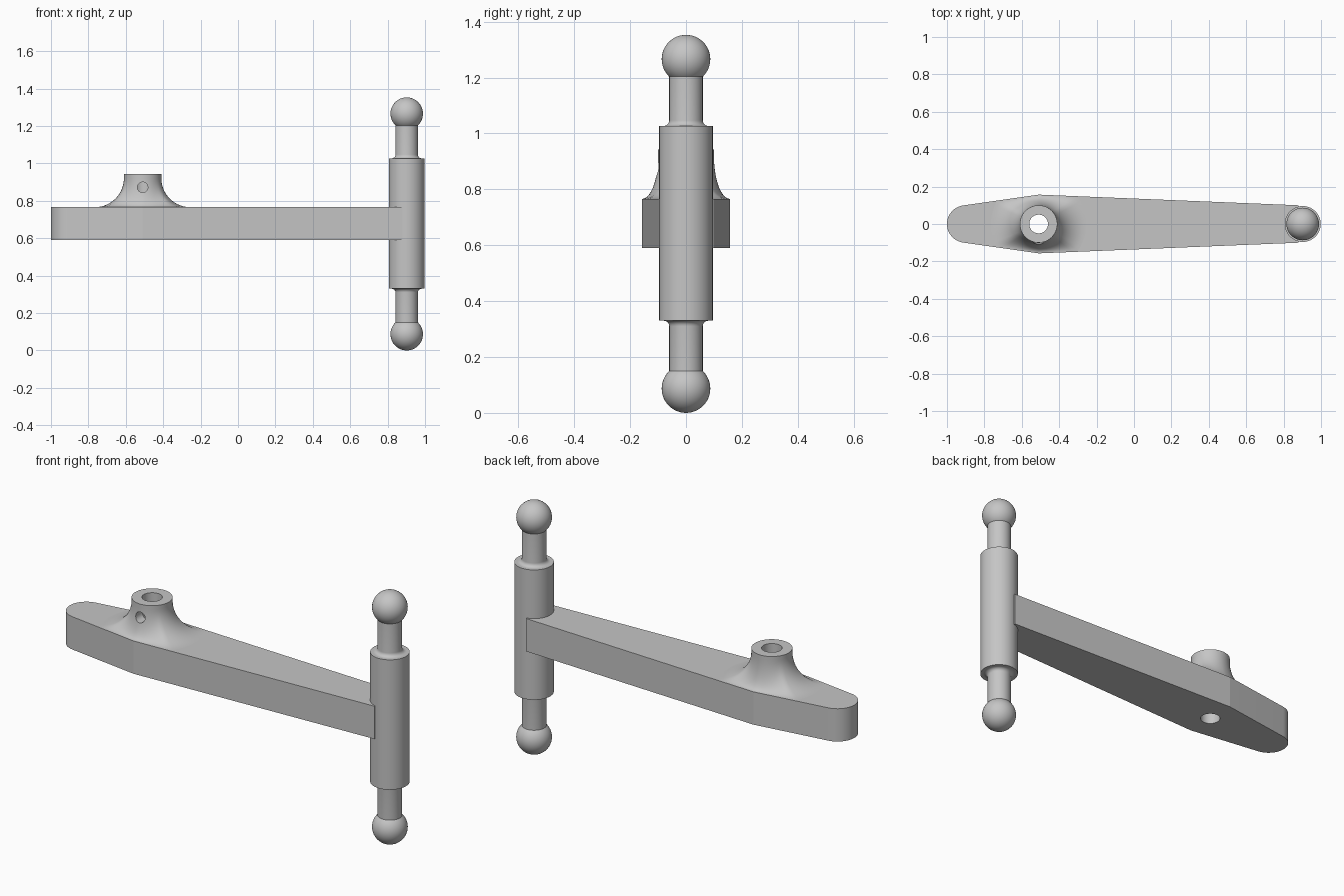
import bpy, bmesh, math
from mathutils import Vector

cube = bpy.data.objects.get("Cube")
if cube:
    bpy.data.objects.remove(cube, do_unlink=True)

grey = bpy.data.materials.new("light_grey")
grey.use_nodes = True
COLOUR = (0.56, 0.56, 0.56, 1)
grey.diffuse_color = COLOUR
grey.node_tree.nodes["Principled BSDF"].inputs["Base Color"].default_value = COLOUR

ARM_LOW, ARM_TOP = 0.59, 0.766
HUB_X, PIN_X = -0.51, 0.902


def select_only(obj):
    bpy.ops.object.select_all(action="DESELECT")
    obj.select_set(True)
    bpy.context.view_layer.objects.active = obj


def loft(name, rings):
    """Closed solid through a stack of equal-length point rings."""
    bm = bmesh.new()
    loops = [[bm.verts.new(p) for p in ring] for ring in rings]
    n = len(loops[0])
    for low, high in zip(loops, loops[1:]):
        for i in range(n):
            j = (i + 1) % n
            bm.faces.new((low[i], low[j], high[j], high[i]))
    bm.faces.new(loops[0][::-1])
    bm.faces.new(loops[-1])
    bmesh.ops.recalc_face_normals(bm, faces=bm.faces)
    mesh = bpy.data.meshes.new(name)
    bm.to_mesh(mesh)
    bm.free()
    mesh.materials.append(grey)
    obj = bpy.data.objects.new(name, mesh)
    bpy.context.collection.objects.link(obj)
    return obj


def circle(x, radius, z, n=64):
    return [(x + radius * math.cos(math.tau * i / n),
             radius * math.sin(math.tau * i / n), z) for i in range(n)]


def lathe(name, x, profile):
    return loft(name, [circle(x, r, z) for r, z in profile])


def cut(obj, cutter):
    select_only(obj)
    mod = obj.modifiers.new("hole", "BOOLEAN")
    mod.operation = "DIFFERENCE"
    mod.solver = "EXACT"
    mod.object = cutter
    bpy.ops.object.modifier_apply(modifier=mod.name)


def smooth(obj, degrees=30):
    select_only(obj)
    bpy.ops.object.shade_smooth_by_angle(angle=math.radians(degrees))


# Arm: tapered plate with one round end
outline = [(0.88, -0.1), (0.88, 0.1), (HUB_X, 0.157)]
for i in range(25):
    a = math.radians(98 + 164 * i / 24)
    outline.append((-0.9 + 0.1 * math.cos(a), 0.1 * math.sin(a)))
outline.append((HUB_X, -0.157))
arm = loft("arm", [[(x, y, z) for x, y in outline] for z in (ARM_LOW, ARM_TOP)])


# Hub: collar flaring down to the edges of the arm
def half_width(x):
    if x < HUB_X:
        return 0.157 - (HUB_X - x) * 0.145
    return 0.157 - (x - HUB_X) * 0.041


def flare_reach(a):
    reach = 0.255
    while abs(reach * math.sin(a)) > half_width(HUB_X + reach * math.cos(a)):
        reach -= 0.001
    return reach


ANGLES = [math.tau * i / 64 for i in range(64)]
REACHES = [flare_reach(a) for a in ANGLES]
TOP_R, HUB_TOP, FLARE_H = 0.1, 0.942, 0.155


def hub_ring(t, z):
    ring = []
    for a, reach in zip(ANGLES, REACHES):
        r = reach - (reach - TOP_R) * math.sin(t)
        ring.append((HUB_X + r * math.cos(a), r * math.sin(a), z))
    return ring


rings = [hub_ring(0, ARM_TOP - 0.01)]
for i in range(17):
    t = math.pi / 2 * i / 16
    rings.append(hub_ring(t, ARM_TOP + FLARE_H * (1 - math.cos(t))))
rings.append(hub_ring(math.pi / 2, HUB_TOP))
hub = loft("hub", rings)

# Vertical bore through hub and arm, and set-screw hole in the hub front
bore = lathe("bore_cutter", HUB_X, [(0.05, 0.5), (0.05, 1.0)])
screw = loft("screw_cutter", [
    [(x, y, 0.872 + v) for x, v, _ in circle(HUB_X, 0.028, 0, 32)]
    for y in (-0.3, 0)])
cut(arm, bore)
cut(hub, bore)
cut(hub, screw)
for cutter in (bore, screw):
    bpy.data.objects.remove(cutter, do_unlink=True)
smooth(arm, 9)
smooth(hub, 35)

# Upright pin: thick barrel with a filleted neck at each end
BARREL_LOW, BARREL_TOP = 0.33, 1.027
smooth(lathe("barrel", PIN_X, [(0.096, BARREL_LOW), (0.096, BARREL_TOP)]))
for name, z0, direction, ball_z in (("upper", BARREL_TOP, 1, 1.266),
                                    ("lower", BARREL_LOW, -1, 0.087)):
    profile = [(0.08, z0 - direction * 0.01)]
    for i in range(7):
        t = math.pi / 2 * i / 6
        profile.append((0.08 - 0.02 * math.sin(t),
                        z0 + direction * 0.02 * (1 - math.cos(t))))
    profile.append((0.06, ball_z))
    smooth(lathe(name + "_neck", PIN_X, profile))
    bpy.ops.mesh.primitive_uv_sphere_add(segments=48, ring_count=24, radius=0.087,
                                         location=Vector((PIN_X, 0, ball_z)))
    ball = bpy.context.object
    ball.name = name + "_ball"
    ball.data.materials.append(grey)
    smooth(ball)
